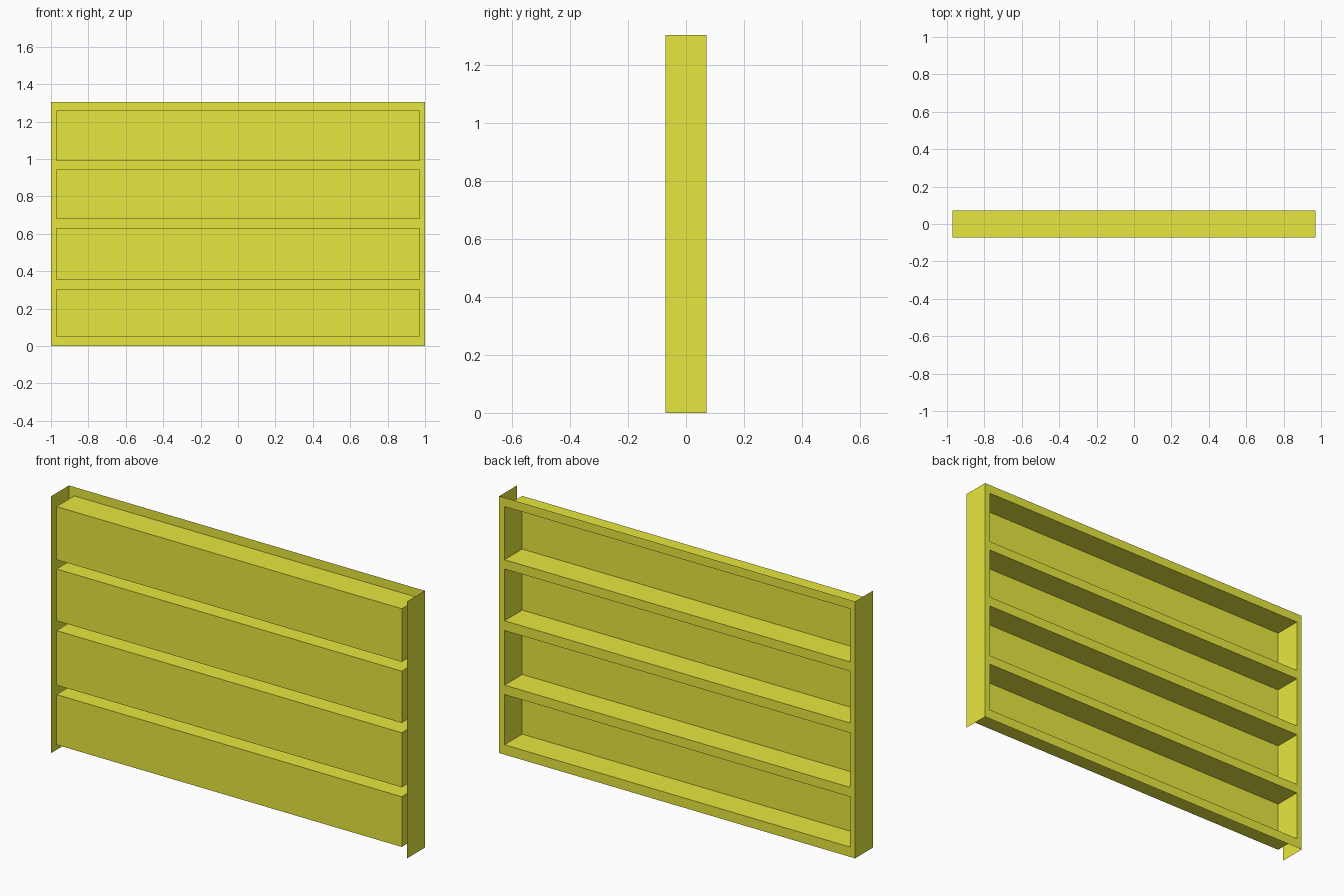
import bpy, bmesh

if "Cube" in bpy.data.objects:
    bpy.data.objects.remove(bpy.data.objects["Cube"])

W, IN, D, H = 1.0, 0.97, 0.071, 1.305
TRAYS = [(0.05, 0.305), (0.353, 0.63), (0.68, 0.943), (0.99, 1.26)]

mat = bpy.data.materials.new("yellow_paint")
mat.diffuse_color = (0.8, 0.8, 0.05, 1)
mat.use_nodes = True
mat.node_tree.nodes["Principled BSDF"].inputs["Base Color"].default_value = mat.diffuse_color


def sheet_object(name, quads):
    """Thin sheet part made from a few quads."""
    bm = bmesh.new()
    for q in quads:
        bm.faces.new([bm.verts.new(p) for p in q])
    bmesh.ops.remove_doubles(bm, verts=bm.verts, dist=1e-5)
    me = bpy.data.meshes.new(name)
    bm.to_mesh(me)
    bm.free()
    me.materials.append(mat)
    ob = bpy.data.objects.new(name, me)
    bpy.context.collection.objects.link(ob)
    return ob


def back_quad(x0, x1, z0, z1):
    return [(x1, D, z0), (x0, D, z0), (x0, D, z1), (x1, D, z1)]


# Back frame: a grid of cells, leaving out the tray openings
levels = [0] + [z for t in TRAYS for z in t] + [H]
frame = []
for i, (z0, z1) in enumerate(zip(levels, levels[1:])):
    frame.append(back_quad(-W, -IN, z0, z1))
    frame.append(back_quad(IN, W, z0, z1))
    if i % 2 == 0:
        frame.append(back_quad(-IN, IN, z0, z1))
sheet_object("back_frame", frame)

# Side flanges folded forward from the frame
for side, s in (("left", -1), ("right", 1)):
    q = [(s * W, -D, 0), (s * W, D, 0), (s * W, D, H), (s * W, -D, H)]
    sheet_object(side + "_flange", [q if s > 0 else q[::-1]])

# Shallow trays pressed forward, open at the back
for n, (z0, z1) in enumerate(TRAYS, 1):
    rim = [(-IN, z0), (IN, z0), (IN, z1), (-IN, z1)]
    quads = [[(x, -D, z) for x, z in rim]]
    for (xa, za), (xb, zb) in zip(rim, rim[1:] + rim[:1]):
        quads.append([(xb, -D, zb), (xa, -D, za), (xa, D, za), (xb, D, zb)])
    sheet_object(f"tray_panel_{n}", quads)
